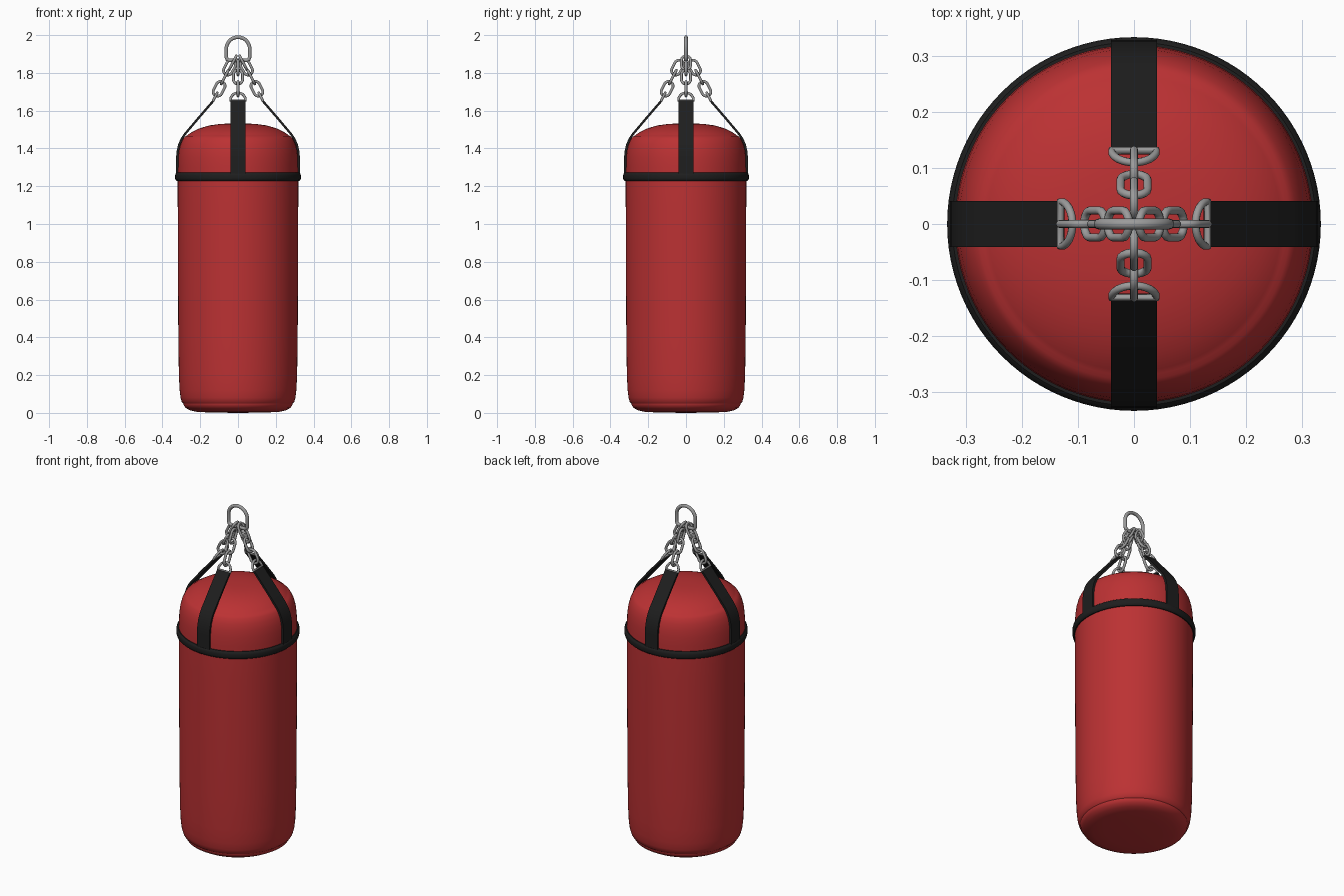
import bpy, bmesh, math
from mathutils import Vector, Matrix

if "Cube" in bpy.data.objects:
    bpy.data.objects.remove(bpy.data.objects["Cube"])


def material(name, col):
    m = bpy.data.materials.new(name)
    m.diffuse_color = (*col, 1)
    m.use_nodes = True
    m.node_tree.nodes["Principled BSDF"].inputs["Base Color"].default_value = m.diffuse_color
    return m


RED = material("red_leather", (0.50, 0.031, 0.033))
BLACK = material("black_webbing", (0.013, 0.013, 0.013))
STEEL = material("grey_steel", (0.33, 0.33, 0.33))


def add_object(name, mesh, mat, angle=40):
    mesh.materials.clear()
    mesh.materials.append(mat)
    ob = bpy.data.objects.new(name, mesh)
    bpy.context.collection.objects.link(ob)
    bpy.ops.object.select_all(action='DESELECT')
    bpy.context.view_layer.objects.active = ob
    ob.select_set(True)
    bpy.ops.object.shade_smooth_by_angle(angle=math.radians(angle))
    return ob


def lathe(name, profile, mat, seg=96, closed=False):
    bm = bmesh.new()
    vs = [bm.verts.new((r, 0, z)) for r, z in profile]
    pairs = list(zip(vs, vs[1:])) + ([(vs[-1], vs[0])] if closed else [])
    es = [bm.edges.new(p) for p in pairs]
    bmesh.ops.spin(bm, geom=vs + es, cent=(0, 0, 0), axis=(0, 0, 1),
                   angle=math.tau, steps=seg, use_merge=False)
    bmesh.ops.remove_doubles(bm, verts=bm.verts, dist=1e-5)
    bmesh.ops.recalc_face_normals(bm, faces=bm.faces)
    me = bpy.data.meshes.new(name)
    bm.to_mesh(me)
    bm.free()
    return add_object(name, me, mat)


def tube(name, pts, radius, mat):
    # closed round wire following the points
    cu = bpy.data.curves.new(name, 'CURVE')
    cu.dimensions = '3D'
    cu.bevel_depth = radius
    cu.bevel_resolution = 3
    sp = cu.splines.new('POLY')
    sp.points.add(len(pts) - 1)
    for p, co in zip(sp.points, pts):
        p.co = (*co, 1)
    sp.use_cyclic_u = True
    tmp = bpy.data.objects.new("tmp", cu)
    bpy.context.collection.objects.link(tmp)
    bpy.context.view_layer.update()
    me = bpy.data.meshes.new_from_object(tmp.evaluated_get(bpy.context.evaluated_depsgraph_get()))
    bpy.data.objects.remove(tmp)
    return add_object(name, me, mat, 60)


def stadium(c, along, side, half_len, half_w, n=10):
    pts = []
    for end in (1, -1):
        for i in range(n + 1):
            a = math.pi * i / n
            pts.append(c + end * (along * (half_len - half_w + half_w * math.sin(a))
                                  + side * half_w * math.cos(a)))
    return pts


# stuffed bag with bottom crease and top seam
lathe("bag_body", [
    (0, 0), (0.15, 0.002), (0.22, 0.006), (0.255, 0.014), (0.278, 0.027), (0.288, 0.042),
    (0.289, 0.049), (0.297, 0.056), (0.304, 0.08), (0.309, 0.12), (0.313, 0.2), (0.316, 0.4),
    (0.318, 0.8), (0.319, 1.1), (0.319, 1.3), (0.317, 1.35), (0.312, 1.39), (0.303, 1.425),
    (0.29, 1.452), (0.278, 1.465), (0.270, 1.468), (0.262, 1.475), (0.235, 1.492),
    (0.20, 1.508), (0.15, 1.522), (0.10, 1.529), (0.05, 1.532), (0, 1.532)], RED)

# belt around the bag
lathe("belt", [(0.312, 1.228), (0.324, 1.228), (0.331, 1.234), (0.333, 1.243), (0.333, 1.257),
               (0.331, 1.266), (0.324, 1.272), (0.312, 1.272)], BLACK, closed=True)

# strap, ring and chain on each of the four sides
STRAP = [(0.322, 1.245), (0.322, 1.35), (0.319, 1.385), (0.311, 1.42), (0.298, 1.45),
         (0.28, 1.477), (0.21, 1.56), (0.128, 1.655)]


def strap(name, rot):
    bm = bmesh.new()
    rows = []
    for i, (r, z) in enumerate(STRAP):
        a, b = STRAP[max(i - 1, 0)], STRAP[min(i + 1, len(STRAP) - 1)]
        d = Vector((b[0] - a[0], b[1] - a[1])).normalized()
        nx, nz = d.y * 0.006, -d.x * 0.006
        rows.append([bm.verts.new((r + s * nx, y, z + s * nz))
                     for s, y in ((1, -0.041), (1, 0.041), (-1, 0.041), (-1, -0.041))])
    for p, q in zip(rows, rows[1:]):
        for k in range(4):
            bm.faces.new((p[k], p[(k + 1) % 4], q[(k + 1) % 4], q[k]))
    bm.faces.new(rows[0])
    bm.faces.new(rows[-1])
    bmesh.ops.transform(bm, matrix=rot, verts=bm.verts)
    bmesh.ops.recalc_face_normals(bm, faces=bm.faces)
    me = bpy.data.meshes.new(name)
    bm.to_mesh(me)
    bm.free()
    add_object(name, me, BLACK)


UP = Vector((-0.46, 0, 0.888)).normalized()   # direction of the chain
TAN = Vector((0, 1, 0))
RAD = UP.cross(TAN)
for k, side in enumerate(("right", "back", "left", "front")):
    rot = Matrix.Rotation(k * math.pi / 2, 4, 'Z')
    strap(side + "_strap", rot)
    # D ring: straight bar in the strap, arch above
    base = Vector((0.131, 0, 1.654))
    arch = [base + TAN * 0.04 * math.cos(a) + UP * 0.046 * math.sin(a)
            for a in (math.pi * i / 16 for i in range(17))]
    tube(side + "_d_ring", [rot @ p for p in arch], 0.007, STEEL)
    # links, alternating direction
    links = [((0.100, 1.716), RAD), ((0.070, 1.778), TAN), ((0.045, 1.828), RAD)]
    if k % 2 == 0:
        links.append(((0.028, 1.853), TAN))
    for i, ((r, z), s) in enumerate(links):
        pts = stadium(Vector((r, 0, z)), UP, s, 0.041, 0.024)
        tube(f"{side}_chain_link_{i + 1}", [rot @ p for p in pts], 0.0075, STEEL)

# hanging shackle
sh = [Vector((0.062 * math.cos(a), 0, 1.927 + 0.062 * math.sin(a)))
      for a in (math.pi * i / 20 for i in range(21))]
sh += [Vector(p) for p in ((-0.062, 0, 1.885), (-0.058, 0, 1.872), (-0.046, 0, 1.866),
                           (0.046, 0, 1.866), (0.058, 0, 1.872), (0.062, 0, 1.885))]
tube("hanging_shackle", sh, 0.010, STEEL)
